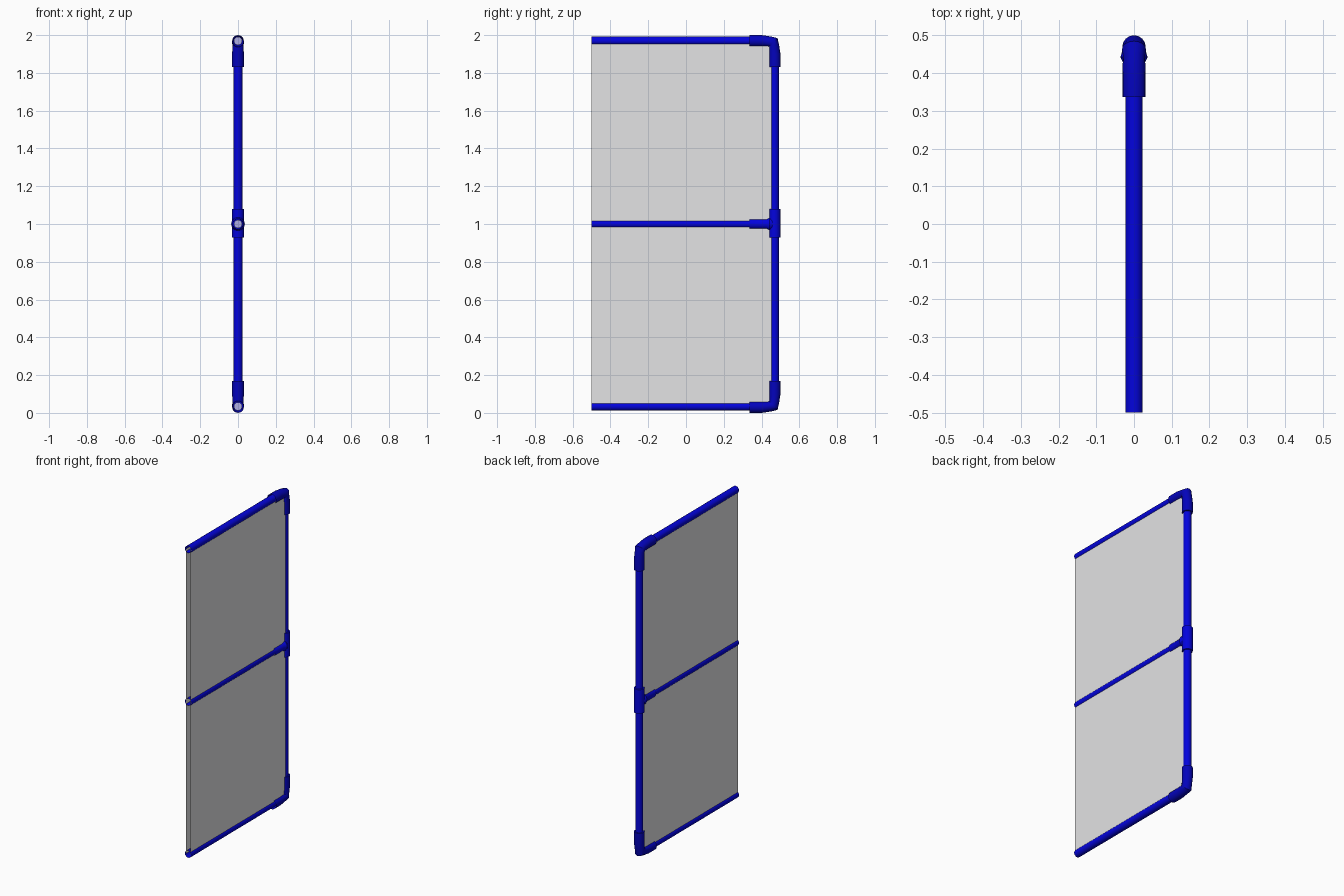
import bpy, bmesh, math
from mathutils import Vector

if "Cube" in bpy.data.objects:
    bpy.data.objects.remove(bpy.data.objects["Cube"])

SIDES = 16
R_PIPE, R_FIT = 0.0225, 0.031
Y_POST, Z_LOW, Z_MID = 0.469, 0.031, 1.0


def material(name, rgb):
    m = bpy.data.materials.new(name)
    m.diffuse_color = (*rgb, 1)
    m.use_nodes = True
    m.node_tree.nodes["Principled BSDF"].inputs["Base Color"].default_value = m.diffuse_color
    return m


BLUE = material("blue plastic", (0.001, 0.001, 0.72))
DARK = material("dark blue fitting", (0.001, 0.001, 0.5))
GREY = material("grey mesh panel", (0.77, 0.77, 0.78))
PALE = material("pale pipe plug", (0.45, 0.45, 0.85))


def finish(name, bm, mat, smooth=True, recalc=True):
    if recalc:
        bmesh.ops.recalc_face_normals(bm, faces=bm.faces)
    me = bpy.data.meshes.new(name)
    bm.to_mesh(me)
    bm.free()
    ob = bpy.data.objects.new(name, me)
    bpy.context.collection.objects.link(ob)
    me.materials.append(mat)
    if smooth:
        bpy.ops.object.select_all(action='DESELECT')
        ob.select_set(True)
        bpy.context.view_layer.objects.active = ob
        bpy.ops.object.shade_smooth_by_angle(angle=math.radians(40))
    return ob


def loft(bm, stations, caps=(True, True)):
    """Round tube in the YZ plane; station = (y, z, heading in degrees, radius)."""
    rings = []
    for y, z, heading, r in stations:
        a = math.radians(heading)
        side = Vector((0, -math.sin(a), math.cos(a)))
        ring = []
        for i in range(SIDES):
            t = 2 * math.pi * i / SIDES
            ring.append(bm.verts.new(Vector((r * math.cos(t), y, z)) + side * r * math.sin(t)))
        rings.append(ring)
    for a, b in zip(rings, rings[1:]):
        for i in range(SIDES):
            j = (i + 1) % SIDES
            bm.faces.new((a[j], a[i], b[i], b[j]))
    if caps[0]:
        bm.faces.new(rings[0])
    if caps[1]:
        bm.faces.new(rings[-1][::-1])


# Rails: open tubes, each with a pale plug deep inside
for label, z in (("bottom", Z_LOW + 0.003), ("middle", Z_MID), ("top", 2 - Z_LOW)):
    bm = bmesh.new()
    loft(bm, [(-0.5, z, 0, R_PIPE), (0.43, z, 0, R_PIPE)], caps=(False, False))
    finish(label + "_rail", bm, BLUE)
    bm = bmesh.new()
    loft(bm, [(0.33, z, 0, R_PIPE - 0.0005)], caps=(True, False))
    finish(label + "_rail_plug", bm, PALE, smooth=False, recalc=False)

# Back post
bm = bmesh.new()
loft(bm, [(Y_POST, 0.08, 90, R_PIPE), (Y_POST, 1.92, 90, R_PIPE)])
finish("post", bm, BLUE)

# Corner elbows, mirrored between bottom and top
for label, s in (("bottom", 1), ("top", -1)):
    bm = bmesh.new()
    path = [(0.337, Z_LOW, 0, R_FIT), (0.40, Z_LOW, 0, R_FIT),
            (0.445, Z_LOW + 0.005, 12, 0.029), (0.462, Z_LOW + 0.008, 45, 0.032),
            (Y_POST - 0.005, 0.056, 78, 0.029), (Y_POST, 0.10, 90, R_FIT),
            (Y_POST, 0.168, 90, R_FIT)]
    loft(bm, [(y, z if s > 0 else 2 - z, h * s, r) for y, z, h, r in path], caps=(False, True))
    finish(label + "_elbow", bm, DARK)

# Tee fitting in the middle of the post
bm = bmesh.new()
loft(bm, [(Y_POST, 0.928, 90, R_FIT), (Y_POST, 1.08, 90, R_FIT)])
loft(bm, [(0.337, Z_MID, 0, 0.028), (0.425, Z_MID, 0, 0.028),
          (0.442, Z_MID, 0, 0.036), (Y_POST, Z_MID, 0, 0.028)], caps=(False, True))
finish("tee_fitting", bm, BLUE)

# Two sheets of panel, one on each side of the frame
for label, x in (("left", -0.0155), ("right", 0.0155)):
    bm = bmesh.new()
    corners = [(x, -0.5, 0.034), (x, 0.464, 0.034), (x, 0.464, 1.969), (x, -0.5, 1.969)]
    if x < 0:
        corners.reverse()
    bm.faces.new([bm.verts.new(c) for c in corners])
    finish(label + "_panel", bm, GREY, smooth=False, recalc=False)
